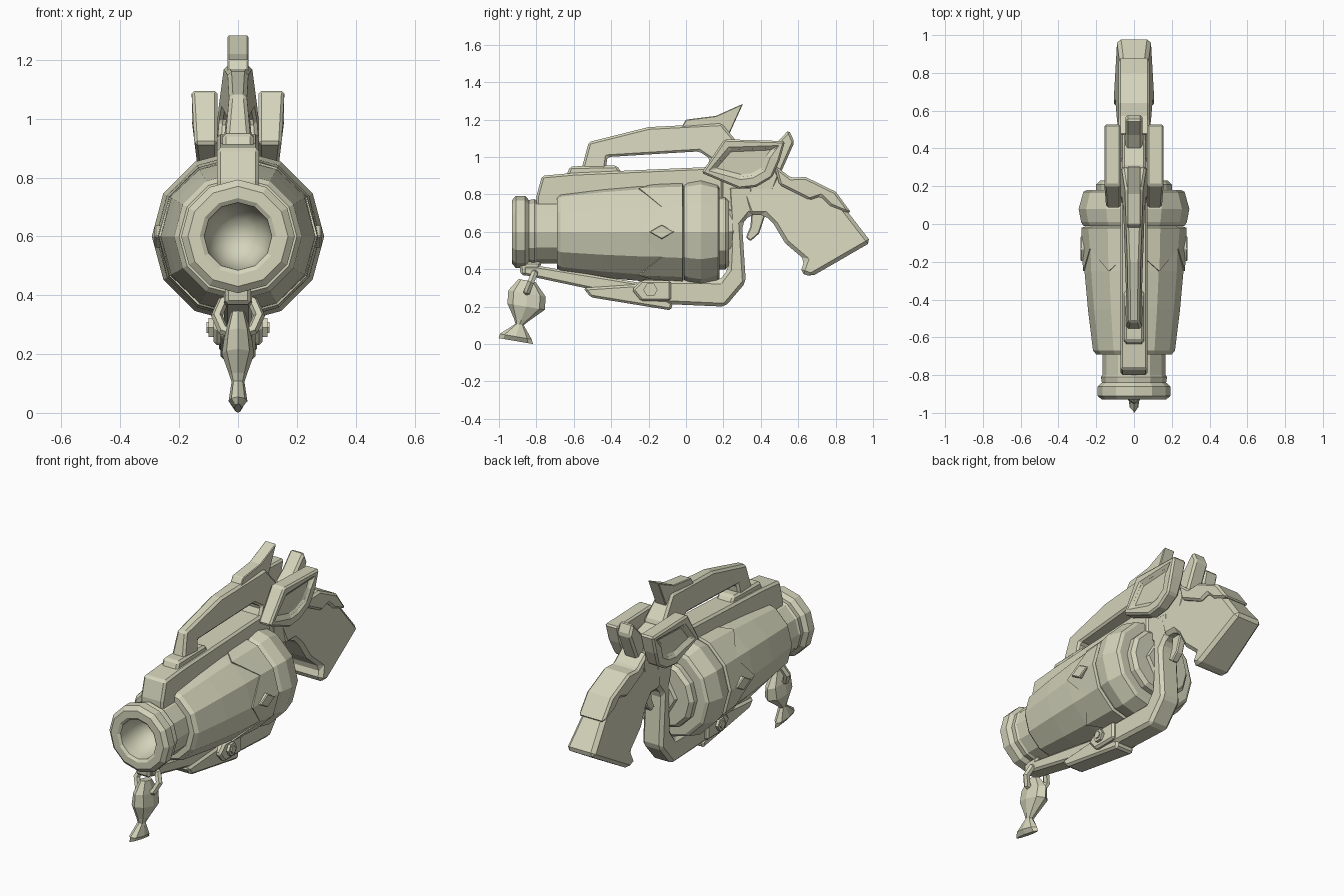
import bpy, bmesh, math
from mathutils import Matrix

cube = bpy.data.objects.get("Cube")
if cube:
    bpy.data.objects.remove(cube)

COLOUR = (0.66, 0.66, 0.5, 1)
clay = bpy.data.materials.new("pale khaki")
clay.use_nodes = True
clay.diffuse_color = COLOUR
clay.node_tree.nodes["Principled BSDF"].inputs["Base Color"].default_value = COLOUR

AXIS_Z = 0.6   # height of the barrel axis


def finish(name, bm, smooth=False):
    """Turn a bmesh into a named, coloured object."""
    bmesh.ops.remove_doubles(bm, verts=bm.verts, dist=0.0005)
    bmesh.ops.recalc_face_normals(bm, faces=bm.faces)
    for face in bm.faces:
        face.smooth = smooth
    mesh = bpy.data.meshes.new(name)
    bm.to_mesh(mesh)
    bm.free()
    mesh.materials.append(clay)
    obj = bpy.data.objects.new(name, mesh)
    bpy.context.collection.objects.link(obj)
    return obj


def slab(name, outline, width, inner=None, bevel=0.012, pocket=0):
    """Side outline of (y, z) points given thickness along x.
    width is a number or a rule of (y, z); with inner set, it is a mirrored pair."""
    half = width if callable(width) else (lambda y, z: width)
    bm = bmesh.new()
    outer = [bm.verts.new((half(y, z), y, z)) for y, z in outline]
    other = [bm.verts.new((-half(y, z) if inner is None else inner, y, z)) for y, z in outline]
    cap = bm.faces.new(outer)
    bm.faces.new(other[::-1])
    for i in range(len(outline)):
        bm.faces.new((outer[i - 1], other[i - 1], other[i], outer[i]))
    if pocket:
        bmesh.ops.recalc_face_normals(bm, faces=bm.faces)
        bmesh.ops.inset_individual(bm, faces=[cap], thickness=pocket)
        bmesh.ops.inset_individual(bm, faces=[cap], thickness=0.006, depth=-0.02)
    obj = finish(name, bm)
    mod = obj.modifiers.new("edge bevel", 'BEVEL')
    mod.width = bevel
    mod.segments = 1
    mod.limit_method = 'ANGLE'
    if inner is not None:
        obj.modifiers.new("other side", 'MIRROR')
    return obj


def skin(bm, rings, closed_ends=False):
    """Join equal rings of vertices with quads."""
    count = len(rings[0])
    for a, b in zip(rings, rings[1:]):
        for i in range(count):
            bm.faces.new((a[i - 1], a[i], b[i], b[i - 1]))
    if closed_ends:
        bm.faces.new(rings[0])
        bm.faces.new(rings[-1][::-1])


def lathe(name, profile, sides=12, zigzag=0, smooth=False):
    """Revolve (y, radius) points round the barrel axis."""
    bm = bmesh.new()
    rings = []
    for y, r in profile:
        ring = []
        for i in range(sides):
            a = math.tau * i / sides
            shift = zigzag * (i % 2) if y < -0.2 else 0
            ring.append(bm.verts.new((r * math.cos(a), y + shift, AXIS_Z + r * math.sin(a))))
        rings.append(ring)
    skin(bm, rings)
    return finish(name, bm, smooth)


# Barrel, drum and rear ring
lathe("muzzle", [(-.92, .115), (-.93, .13), (-.93, .17), (-.91, .193), (-.86, .193),
                 (-.84, .17), (-.81, .175), (-.8, .168), (-.68, .168)])
lathe("bore", [(-.92, .115), (-.86, .112), (-.79, .095), (-.74, .06), (-.72, 0)], smooth=True)
lathe("barrel_body", [(-.69, .15), (-.69, .2), (-.67, .217), (-.45, .244),
                      (-.25, .262), (-.02, .27), (-.01, .25)])
lathe("zigzag_collar", [(-.25, .25), (-.25, .27), (-.02, .279), (-.01, .25)], zigzag=.12)
lathe("rear_ring", [(-.01, .24), (-.01, .268), (.01, .28), (.08, .293), (.17, .268),
                    (.18, .25), (.18, .2), (.21, .2), (.23, .18), (.23, 0)])
lathe("rear_boss", [(.22, .11), (.25, .1), (.25, 0)], sides=6)
slab("side_diamond", [(-.2, .6), (-.13, .64), (-.06, .6), (-.13, .56)], .284, inner=.25, bevel=.005)

# Top rail and carrying handle
slab("top_rail", [(-.8, .72), (-.8, .79), (-.77, .9), (-.6, .915), (.2, .95), (.2, .72)], .072)
slab("handle_foot", [(-.64, .9), (-.62, .95), (-.37, .955), (-.34, .91)], .052)
slab("handle", [(-.56, .93), (-.52, 1.08), (-.2, 1.16), (.19, 1.18), (.3, 1.05), (.3, .93),
                (.1, .93), (.13, .99), (.07, 1.03), (-.1, 1.02), (-.42, 1), (-.43, .93)],
     lambda y, z: .058 + .04 * y - .1 * (z - 1))
slab("rear_fin", [(-.03, 1.15), (0, 1.2), (.16, 1.22), (.305, 1.285), (.23, 1.12), (.16, 1.14)],
     .035, bevel=.004)

# Receiver, side ears and hammer
slab("receiver", [(.12, .8), (.12, .98), (.3, 1.04), (.44, 1), (.5, .9), (.44, .74), (.24, .7)], .062)
slab("side_ear", [(.083, .915), (.205, 1.095), (.53, 1.085), (.5, .98), (.46, .89),
                  (.375, .84), (.285, .83)],
     lambda y, z: .158 - .12 * max(0, 1 - z), inner=.07, bevel=.018, pocket=.06)
slab("hammer", [(.36, .98), (.47, 1.06), (.55, 1.145), (.58, 1.08), (.5, .9), (.4, .88)], .045)

# Grip with its cap, frame and trigger
slab("grip", [(.34, .69), (.3, .8), (.34, .94), (.46, .96), (.56, .87), (.64, .87), (.8, .79),
              (.87, .7), (.99, .545), (.67, .36), (.61, .38), (.635, .45), (.53, .54),
              (.47, .64), (.42, .69)],
     lambda y, z: .055 + .1 * (.9 - z), bevel=.02)
slab("grip_cap", [(.47, .96), (.56, .89), (.64, .893), (.8, .815), (.885, .7), (.84, .71),
                  (.77, .74), (.72, .79), (.66, .77), (.58, .81), (.5, .85)], .083)
slab("frame", [(.22, .85), (.36, .85), (.38, .69), (.34, .69), (.3, .64), (.32, .33),
               (.21, .2), (-.24, .22), (-.29, .3), (-.24, .345), (.18, .34), (.225, .4),
               (.235, .6)], .065, bevel=.018)
slab("trigger", [(.35, .71), (.345, .63), (.32, .57), (.345, .55), (.39, .59), (.43, .71)],
     .022, bevel=.006)

# Under-barrel rod, forend and pivot bolt
slab("rod_mount", [(-.89, .44), (-.885, .37), (-.8, .36), (-.77, .44)], .045)
slab("under_rod", [(-.87, .42), (-.87, .37), (-.26, .24), (-.23, .325), (-.8, .42)], .048)
slab("forend", [(-.55, .3), (-.51, .25), (-.08, .18), (-.07, .22), (-.25, .32)], .06)
slab("pivot_plate", [(-.29, .29), (-.24, .23), (-.08, .23), (-.08, .34), (-.24, .34)], .084)
for name, radius, depth in (("pivot_bolt", .038, .2), ("bolt_core", .022, .214)):
    bm = bmesh.new()
    bmesh.ops.create_cone(bm, cap_ends=True, segments=6, radius1=radius, radius2=radius,
                          depth=depth, matrix=Matrix.Rotation(math.pi / 2, 4, 'Y'))
    finish(name, bm).location = (0, -.19, .29)

# Hanging charm: shackle ring and fish-shaped pendant
bpy.ops.mesh.primitive_torus_add(major_segments=8, minor_segments=6, major_radius=.072,
                                 minor_radius=.02, location=(0, -.83, .33),
                                 rotation=(math.radians(68), 0, 0))
ring = bpy.context.object
ring.name = "charm_ring"
ring.data.materials.append(clay)

bm = bmesh.new()
sections = []
for y, z, long_r, wide_r in ((-.85, .34, .045, .025), (-.85, .27, .1, .045), (-.855, .2, .1, .055),
                             (-.88, .13, .04, .03), (-.89, .105, .022, .022),
                             (-.91, .04, .085, .032), (-.91, .016, .092, .012)):
    section = []
    for i in range(8):
        a = math.tau * i / 8
        dy = long_r * math.cos(a)
        section.append(bm.verts.new((wide_r * math.sin(a), y + dy, z - .17 * dy)))
    sections.append(section)
skin(bm, sections, closed_ends=True)
finish("charm_fish", bm)
